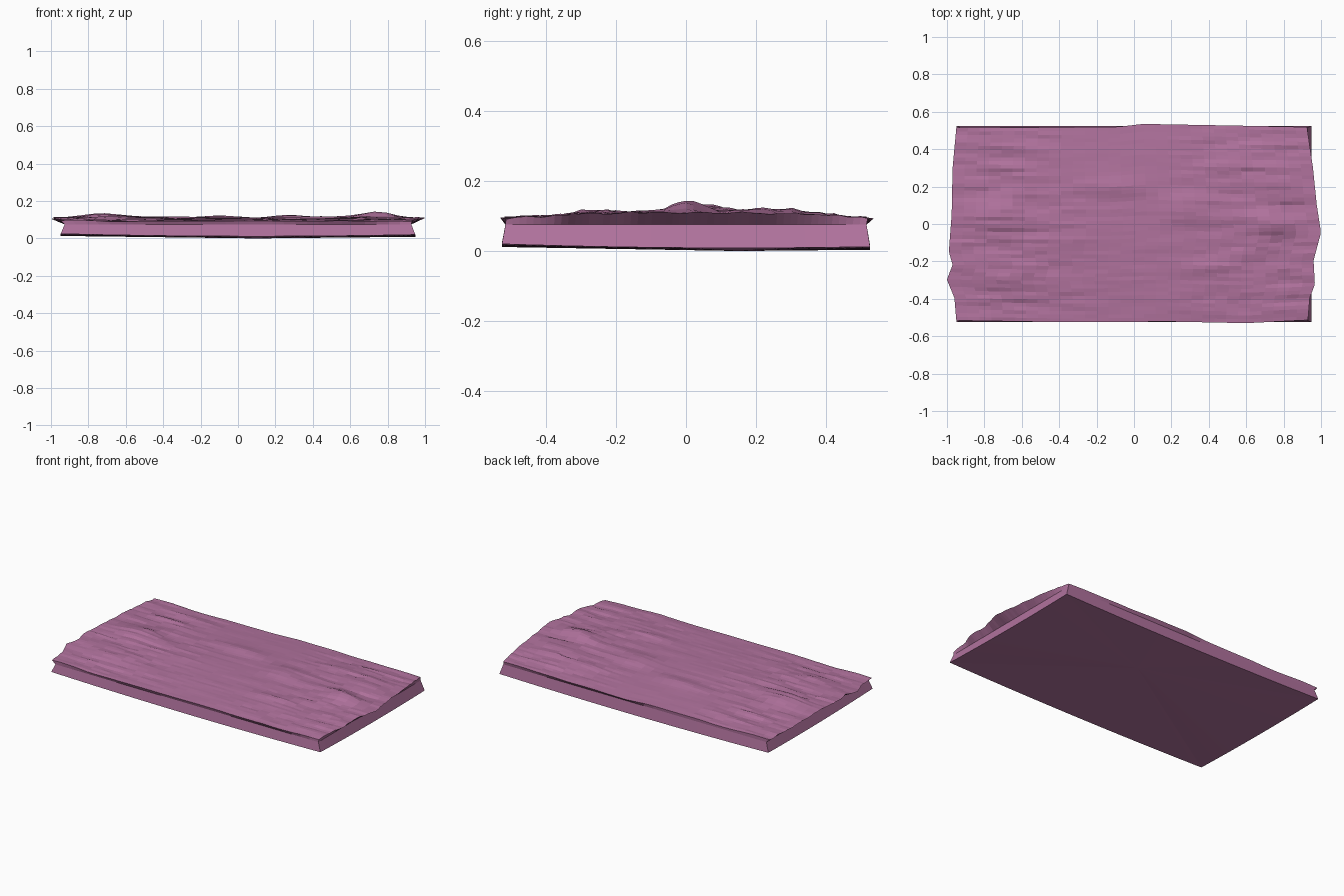
import bpy, bmesh, math
from mathutils import Vector, noise

if "Cube" in bpy.data.objects:
    bpy.data.objects.remove(bpy.data.objects["Cube"])

NX, NY = 30, 52

# rim outlines and ridge line, as (position, value) points
LEFT = [(-.52, -.95), (-.4, -.96), (-.3, -1.0), (-.22, -.97), (-.15, -.99), (.05, -.975), (.3, -.97), (.52, -.95)]
RIGHT = [(-.52, .93), (-.4, .94), (-.33, .967), (-.2, .96), (-.05, 1.0), (.1, .977), (.3, .957), (.52, .925)]
FRONT = [(-1, -.515), (-.4, -.525), (.2, -.522), (.6, -.53), (1, -.51)]
BACK = [(-1, .515), (-.1, .518), (.05, .535), (.6, .525), (1, .517)]
# bumps: x, y, height, x radius, y radius
BUMPS = [(.73, 0, .032, .10, .06), (.72, .25, .014, .13, .09), (.27, .08, .018, .10, .07),
         (-.10, .2, .012, .16, .05), (-.72, .04, .018, .14, .09), (-.68, -.26, .010, .14, .06),
         (.45, -.24, .010, .13, .05), (.5, .3, .010, .12, .07)]


def lerp_table(table, t):
    for (a, va), (b, vb) in zip(table, table[1:]):
        if t <= b:
            return va + (vb - va) * max(0, (t - a) / (b - a))
    return table[-1][1]


def top_height(x, y):
    # gently crowned slab with streaks running along x, rougher near the ends
    z = .093 + .018 * (1 - (y / .53) ** 2)
    rough = .0025 + .009 * min(1, max(0, abs(x - .02) - .12) / .5)
    if -.45 < x < .2 and y > .22:
        rough = .0015
    edge = min(1, (1 - abs(x)) / .15, (.54 - abs(y)) / .1)
    z += rough * (.45 + .55 * edge) * (
        noise.noise(Vector((x * 4, y * 17, 2.3))) + .6 * noise.noise(Vector((x * 8, y * 34, 7.1))))
    for bx, by, h, rx, ry in BUMPS:
        z += h * math.exp(-((x - bx) / rx) ** 2 - ((y - by) / ry) ** 2)
    return z


bm = bmesh.new()

# weathered top surface
grid = []
for j in range(NY + 1):
    row = []
    v = j / NY
    for i in range(NX + 1):
        u = i / NX
        y0 = -.52 + 1.04 * v
        x = lerp_table(LEFT, y0) * (1 - u) + lerp_table(RIGHT, y0) * u
        y = lerp_table(FRONT, x) * (1 - v) + lerp_table(BACK, x) * v
        row.append(bm.verts.new((x, y, top_height(x, y))))
    grid.append(row)
for j in range(NY):
    for i in range(NX):
        bm.faces.new((grid[j][i], grid[j][i + 1], grid[j + 1][i + 1], grid[j + 1][i]))

# side walls: rim, pinched waist and bottom edge
rim = [(0, i) for i in range(NX)] + [(j, NX) for j in range(NY)]
rim += [(NY, i) for i in range(NX, 0, -1)] + [(j, 0) for j in range(NY, 0, -1)]
loops = [[grid[j][i] for j, i in rim], [], []]
for j, i in rim:
    s, t = 2 * i / NX - 1, 2 * j / NY - 1
    loops[1].append(bm.verts.new((.927 * s, .515 * t, .075)))
    x, y = .948 * s, .525 * t
    loops[2].append(bm.verts.new((x, y, .012 * (x - .1) ** 2 + .025 * (y - .15) ** 2)))
n = len(rim)
for a, b in zip(loops, loops[1:]):
    for k in range(n):
        m = (k + 1) % n
        bm.faces.new((a[k], b[k], b[m], a[m]))

# shallow bowed underside
low = bm.verts.new((.1, .15, 0))
for k in range(n):
    bm.faces.new((loops[2][k], low, loops[2][(k + 1) % n]))
bmesh.ops.recalc_face_normals(bm, faces=bm.faces[:])

mesh = bpy.data.meshes.new("stone_slab")
bm.to_mesh(mesh)
bm.free()
slab = bpy.data.objects.new("stone_slab", mesh)
bpy.context.collection.objects.link(slab)

mat = bpy.data.materials.new("mauve_stone")
mat.diffuse_color = (.44, .17, .34, 1)
mat.use_nodes = True
mat.node_tree.nodes["Principled BSDF"].inputs["Base Color"].default_value = mat.diffuse_color
mesh.materials.append(mat)
